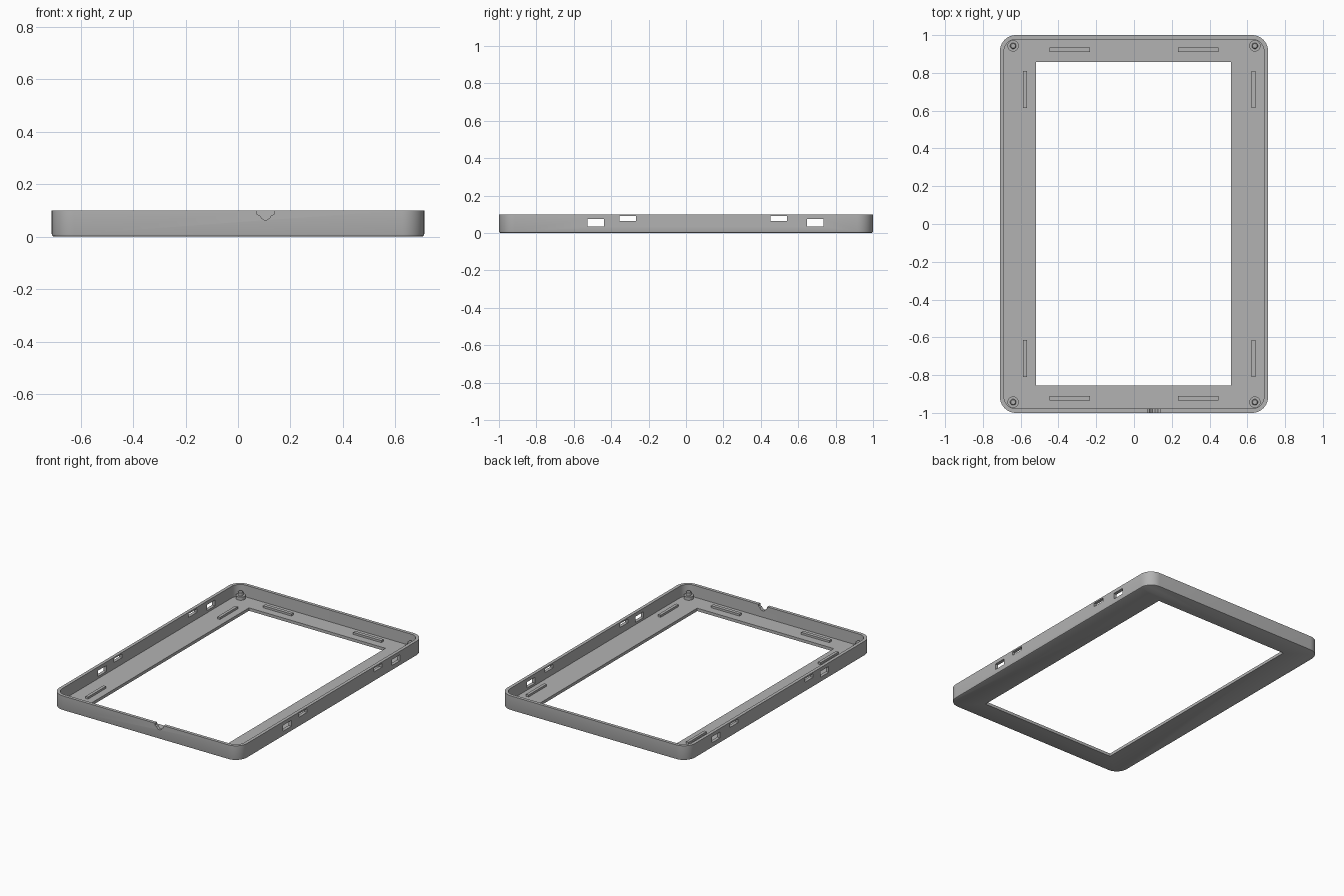
import bpy
import bmesh
import math

old = bpy.data.objects.get("Cube")
if old:
    bpy.data.objects.remove(old, do_unlink=True)

grey = bpy.data.materials.new("plain grey")
grey.use_nodes = True
COLOR = (0.45, 0.45, 0.45, 1)
grey.diffuse_color = COLOR
grey.node_tree.nodes["Principled BSDF"].inputs["Base Color"].default_value = COLOR

HX, HY, TOP, FLOOR, WALL, RADIUS = 0.71, 1.0, 0.10, 0.02, 0.022, 0.085


def rounded(inset, z):
    """Rounded rectangle ring at height z, shrunk by inset."""
    r = RADIUS - inset
    pts = []
    for k, (sx, sy) in enumerate(((1, 1), (-1, 1), (-1, -1), (1, -1))):
        for i in range(11):
            a = math.pi / 2 * (k + i / 10)
            pts.append((sx * (HX - RADIUS) + r * math.cos(a),
                        sy * (HY - RADIUS) + r * math.sin(a), z))
    return pts


def circle(x, y, r, z):
    return [(x + r * math.cos(math.tau * i / 32), y + r * math.sin(math.tau * i / 32), z)
            for i in range(32)]


def loft(name, rings):
    """Closed solid skinned through rings of equal point count."""
    bm = bmesh.new()
    loops = [[bm.verts.new(p) for p in ring] for ring in rings]
    for a, b in zip(loops, loops[1:]):
        for i in range(len(a)):
            j = (i + 1) % len(a)
            bm.faces.new((a[i], a[j], b[j], b[i]))
    bm.faces.new(loops[0][::-1])
    bm.faces.new(loops[-1])
    bmesh.ops.recalc_face_normals(bm, faces=bm.faces)
    mesh = bpy.data.meshes.new(name)
    bm.to_mesh(mesh)
    bm.free()
    mesh.materials.append(grey)
    obj = bpy.data.objects.new(name, mesh)
    bpy.context.collection.objects.link(obj)
    return obj


def box(name, x0, x1, y0, y1, z0, z1):
    return loft(name, [[(x0, y0, z), (x1, y0, z), (x1, y1, z), (x0, y1, z)]
                       for z in (z0, z1)])


def smooth(obj):
    bpy.ops.object.select_all(action="DESELECT")
    obj.select_set(True)
    bpy.context.view_layer.objects.active = obj
    bpy.ops.object.shade_smooth_by_angle(angle=math.radians(30))


# Tray with a softened bottom edge and a thin upright rim
tray = loft("bezel_tray", [
    rounded(0.008, 0), rounded(0.002, 0.003), rounded(0, 0.009), rounded(0, TOP),
    rounded(WALL, TOP), rounded(WALL, FLOOR)])

# Cutters: screen window, side clip holes, cable notch
cutters = [box("window_cutter", -0.518, 0.514, -0.855, 0.858, -0.1, 0.2)]
for y, z0, z1 in ((-0.482, 0.035, 0.075), (-0.312, 0.065, 0.09),
                  (0.495, 0.065, 0.09), (0.69, 0.035, 0.075)):
    cutters.append(box("clip_hole_cutter", -0.8, 0.8, y - 0.044, y + 0.044, z0, z1))
half = [(0.033, 0.12), (0.033, 0.085), (0.022, 0.081), (0.015, 0.07), (0.006, 0.064)]
profile = [(0.105 - x, z) for x, z in half] + [(0.105 + x, z) for x, z in half[::-1]]
cutters.append(loft("notch_cutter", [[(x, y, z) for x, z in profile]
                                     for y in (-1.05, -0.95)]))
for cutter in cutters:
    mod = tray.modifiers.new("cut", "BOOLEAN")
    mod.operation = "DIFFERENCE"
    mod.solver = "EXACT"
    mod.object = cutter

# Apply the cuts, then remove the cutters
bpy.context.view_layer.update()
cut_mesh = bpy.data.meshes.new_from_object(
    tray.evaluated_get(bpy.context.evaluated_depsgraph_get()))
tray.modifiers.clear()
tray.data = cut_mesh
for cutter in cutters:
    bpy.data.objects.remove(cutter, do_unlink=True)
smooth(tray)

# Raised locating ribs and stepped corner pegs
RIB = FLOOR + 0.014
for sy, end in ((-1, "front"), (1, "back")):
    for sx, side in ((-1, "right"), (1, "left")):
        x, y = sx * 0.34, sy * 0.922
        box(f"{end}_{side}_end_rib", x - 0.107, x + 0.107, y - 0.012, y + 0.012,
            FLOOR - 0.005, RIB)
        x, y = (-0.577 if sx < 0 else 0.632), sy * 0.712
        box(f"{end}_{side}_side_rib", x - 0.01, x + 0.01, y - 0.097, y + 0.097,
            FLOOR - 0.005, RIB)
        x, y = sx * 0.64, sy * 0.943
        smooth(loft(f"{end}_{side}_corner_peg", [
            circle(x, y, 0.03, FLOOR - 0.005), circle(x, y, 0.03, 0.042),
            circle(x, y, 0.016, 0.042), circle(x, y, 0.016, 0.064),
            circle(x, y, 0.012, 0.068)]))
